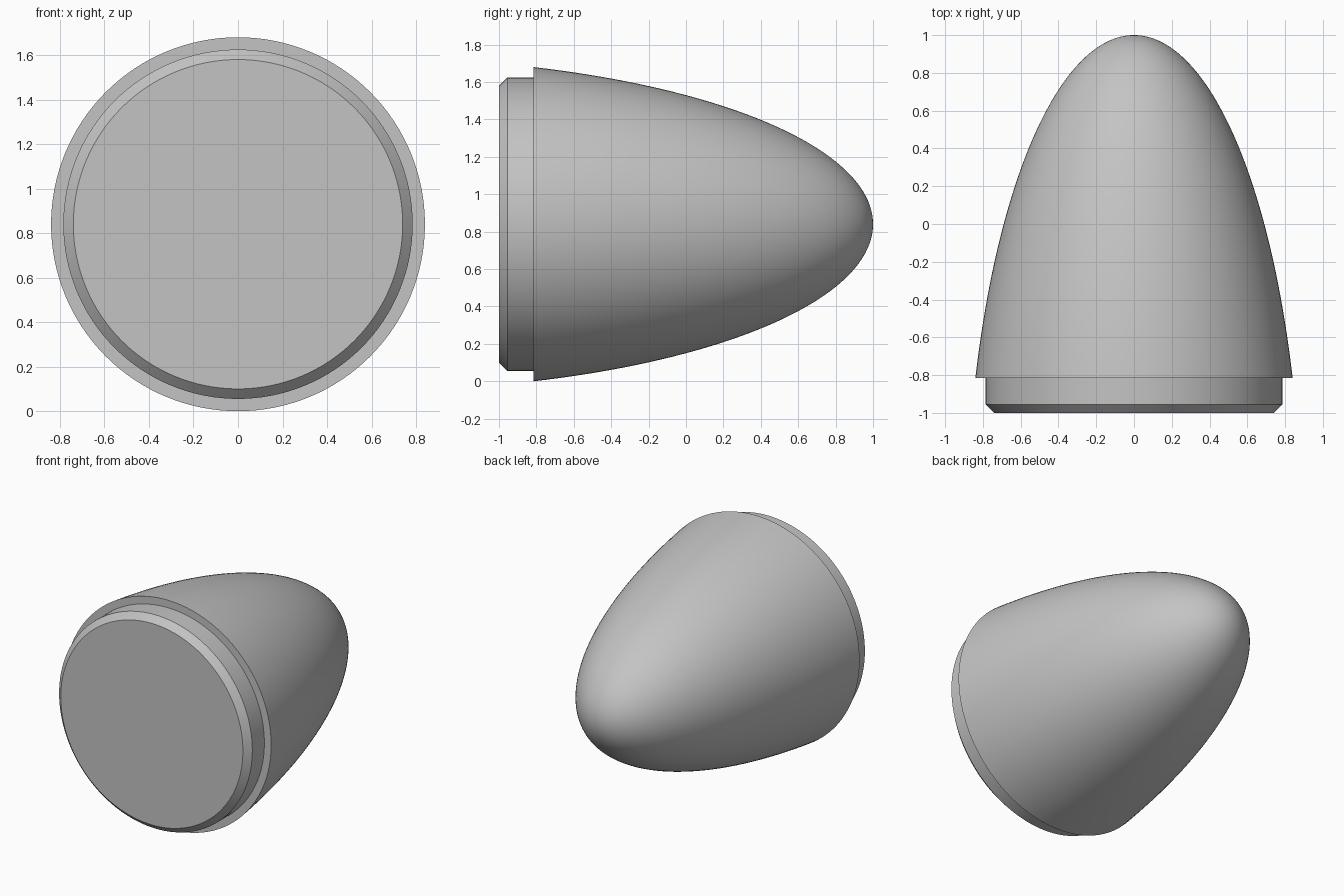
import bpy
import bmesh
import math

cube = bpy.data.objects.get("Cube")
if cube:
    bpy.data.objects.remove(cube, do_unlink=True)

RADIUS = 0.84        # rim of the dome
RIM_Y = -0.815       # where the dome meets the shoulder
LENGTH = 1 - RIM_Y
STEPS = 48
SEGMENTS = 128

# Single grey finish
grey = bpy.data.materials.new("plain grey")
grey.use_nodes = True
colour = (0.55, 0.55, 0.55, 1)
grey.diffuse_color = colour
grey.node_tree.nodes["Principled BSDF"].inputs["Base Color"].default_value = colour


def dome_radius(s):
    """Blunt elliptical curve, s measured back from the tip."""
    bulge = 0.107
    slope = (RADIUS ** 2 + bulge * LENGTH ** 2) / LENGTH
    return math.sqrt(max(slope * s - bulge * s * s, 0))


# Half profile (radius, y): chamfered shoulder, step out to the rim, dome to the tip
profile = [(0.74, -1), (0.785, -0.955), (0.785, RIM_Y)]
for i in range(STEPS, -1, -1):
    s = LENGTH * (i / STEPS) ** 2
    profile.append((dome_radius(s), 1 - s))

# Revolve the profile about the long axis and close the flat front
bm = bmesh.new()
verts = [bm.verts.new((r, y, 0)) for r, y in profile]
edges = [bm.edges.new(pair) for pair in zip(verts, verts[1:])]
bmesh.ops.spin(bm, geom=verts + edges, cent=(0, 0, 0), axis=(0, 1, 0),
               angle=math.tau, steps=SEGMENTS)
bmesh.ops.remove_doubles(bm, verts=bm.verts[:], dist=0.0002)
rim = [e for e in bm.edges if e.is_boundary]
bmesh.ops.holes_fill(bm, edges=rim, sides=0)
bmesh.ops.recalc_face_normals(bm, faces=bm.faces[:])
bmesh.ops.translate(bm, verts=bm.verts[:], vec=(0, 0, RADIUS))

mesh = bpy.data.meshes.new("nose_cone")
bm.to_mesh(mesh)
bm.free()
mesh.materials.append(grey)
nose_cone = bpy.data.objects.new("nose_cone", mesh)
bpy.context.collection.objects.link(nose_cone)

# Smooth dome, crisp steps and chamfer
bpy.ops.object.select_all(action='DESELECT')
nose_cone.select_set(True)
bpy.context.view_layer.objects.active = nose_cone
bpy.ops.object.shade_smooth_by_angle(angle=math.radians(30))
